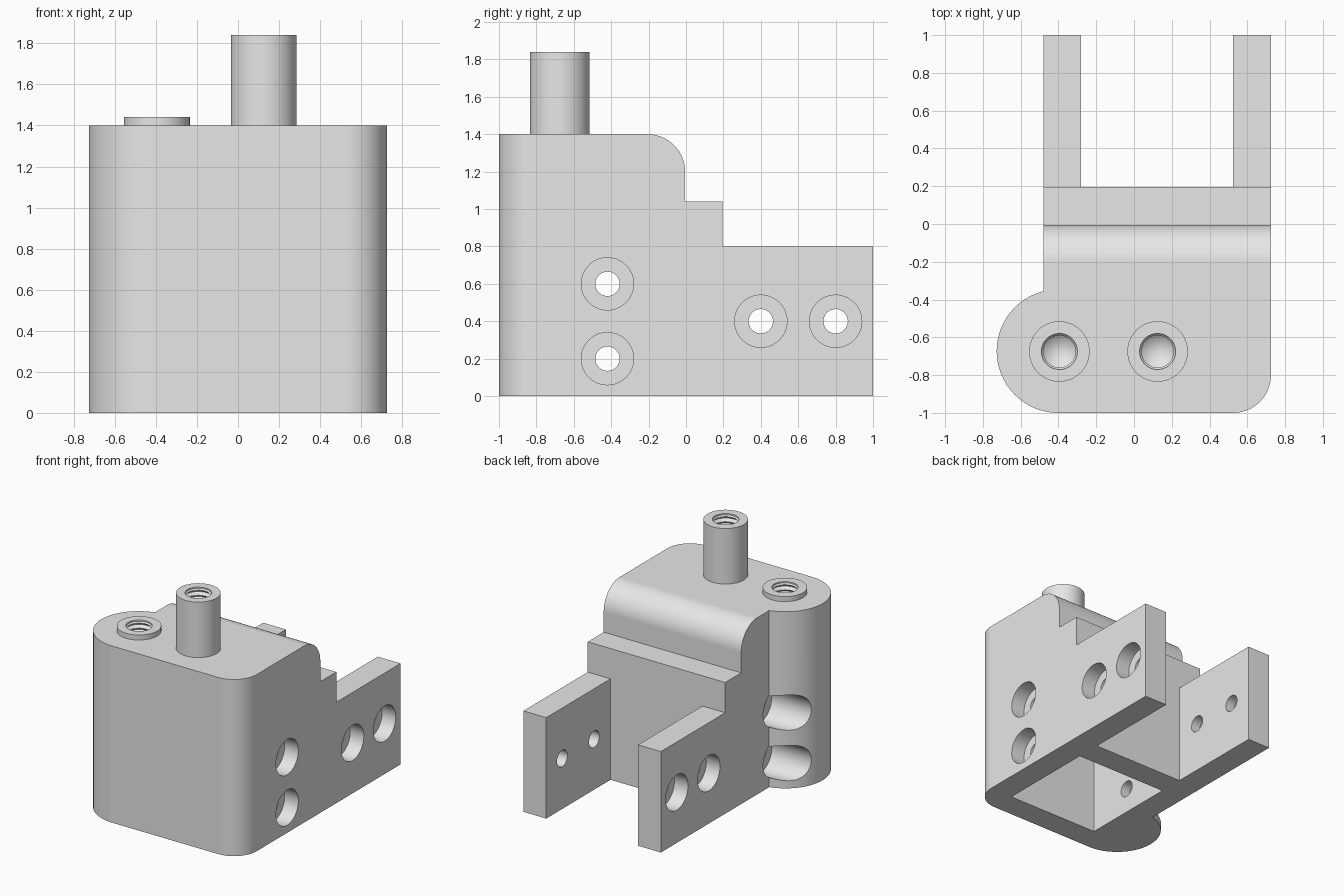
import bpy, bmesh
from math import sin, cos, radians, tau
from mathutils import Matrix, Vector

if "Cube" in bpy.data.objects:
    bpy.data.objects.remove(bpy.data.objects["Cube"])

grey = bpy.data.materials.new("light grey")
grey.use_nodes = True
grey.diffuse_color = (0.8, 0.8, 0.8, 1)
grey.node_tree.nodes["Principled BSDF"].inputs["Base Color"].default_value = (0.8, 0.8, 0.8, 1)


def finish(name, bm):
    bmesh.ops.recalc_face_normals(bm, faces=bm.faces)
    mesh = bpy.data.meshes.new(name)
    bm.to_mesh(mesh)
    bm.free()
    mesh.materials.append(grey)
    ob = bpy.data.objects.new(name, mesh)
    bpy.context.collection.objects.link(ob)
    return ob


def arc(cx, cy, r, start, end, steps=24):
    angles = [radians(start + (end - start) * i / steps) for i in range(steps + 1)]
    return [(cx + r * cos(a), cy + r * sin(a)) for a in angles]


def prism(name, outline, axis, low, high):
    """Extrude a flat outline along z, or a (y, z) outline along x."""
    bm = bmesh.new()
    place = (lambda u, v: (low, u, v)) if axis == "x" else (lambda u, v: (u, v, low))
    face = bm.faces.new([bm.verts.new(place(u, v)) for u, v in outline])
    new = bmesh.ops.extrude_face_region(bm, geom=[face])["geom"]
    step = Vector((high - low, 0, 0) if axis == "x" else (0, 0, high - low))
    bmesh.ops.translate(bm, vec=step, verts=[v for v in new if isinstance(v, bmesh.types.BMVert)])
    return finish(name, bm)


def lathe(name, profile, matrix, steps=48):
    """Turn (radius, height) points around z, then place the result."""
    bm = bmesh.new()
    verts = [bm.verts.new((r, 0, h)) for r, h in profile]
    edges = [bm.edges.new(pair) for pair in zip(verts, verts[1:])]
    bmesh.ops.spin(bm, geom=verts + edges, cent=(0, 0, 0), axis=(0, 0, 1),
                   angle=tau, steps=steps)
    bmesh.ops.remove_doubles(bm, verts=bm.verts, dist=1e-5)
    bm.transform(matrix)
    return finish(name, bm)


def combine(target, other, operation):
    mod = target.modifiers.new("shape", "BOOLEAN")
    mod.operation, mod.object, mod.solver = operation, other, "EXACT"
    bpy.ops.object.select_all(action="DESELECT")
    bpy.context.view_layer.objects.active = target
    target.select_set(True)
    bpy.ops.object.modifier_apply(modifier=mod.name)
    bpy.data.objects.remove(other)


LEFT, RIGHT = -0.48, 0.725
IN_LEFT, IN_RIGHT = -0.28, 0.525
STEP = 0.195
BACK = STEP - 0.2
TOP = 1.4
ARM = 0.8

# Plan: rounded front corner, forked back and round side lobe
plan = (arc(IN_RIGHT, -0.8, 0.2, 270, 360)
        + [(RIGHT, 1), (IN_RIGHT, 1), (IN_RIGHT, STEP),
           (IN_LEFT, STEP), (IN_LEFT, 1), (LEFT, 1)]
        + arc(-0.4, -0.673, 0.327, 104.2, 270, 40))
bracket = prism("bracket_body", plan, "z", 0, 2)

# Side profile: rounded top, step and low fork arms
side = ([(-1.5, -0.5), (1.5, -0.5), (1.5, ARM), (STEP, ARM), (STEP, 1.04), (BACK, 1.04)]
        + arc(BACK - 0.2, TOP - 0.2, 0.2, 0, 90) + [(-1.5, TOP)])
combine(bracket, prism("side_cutter", side, "x", -2, 2), "INTERSECT")

# Square socket in the underside
socket = [(IN_LEFT, -0.8), (IN_RIGHT, -0.8), (IN_RIGHT, BACK), (IN_LEFT, BACK)]
combine(bracket, prism("socket_cutter", socket, "z", -0.2, ARM), "DIFFERENCE")

# Screw holes, counterbored from both sides
bore, hole, depth = 0.14, 0.065, 0.12
screw = [(0, -1), (bore, -1), (bore, LEFT + depth), (hole, LEFT + depth),
         (hole, RIGHT - depth), (bore, RIGHT - depth), (bore, 1), (0, 1)]
for y, z in ((-0.42, 0.2), (-0.42, 0.6), (0.4, 0.4), (0.8, 0.4)):
    place = Matrix.Translation((0, y, z)) @ Matrix.Rotation(radians(90), 4, "Y")
    combine(bracket, lathe("screw_cutter", screw, place), "DIFFERENCE")

# Two bosses with threaded blind holes
pitch, turns, minor, major = 0.04, 10, 0.085, 0.105
for x, height in ((0.125, 1.84), (-0.395, 1.44)):
    place = Matrix.Translation((x, -0.675, 0))
    post = [(0, TOP - 0.1), (0.16, TOP - 0.1), (0.16, height), (0, height)]
    combine(bracket, lathe("boss", post, place, 64), "UNION")
    thread = [(0, height + 0.1), (0.095, height + 0.1), (0.095, height - 0.01)]
    for i in range(turns):
        z = height - 0.02 - i * pitch
        thread += [(minor, z), (major, z - pitch / 2)]
    floor = height - 0.02 - turns * pitch
    thread += [(minor, floor), (0, floor - 0.06)]
    combine(bracket, lathe("thread_cutter", thread, place), "DIFFERENCE")

# Smooth curves, crisp edges
bpy.context.view_layer.objects.active = bracket
bracket.select_set(True)
bpy.ops.object.shade_smooth_by_angle(angle=radians(30))
normals = bracket.modifiers.new("flat faces", "WEIGHTED_NORMAL")
normals.keep_sharp = True
